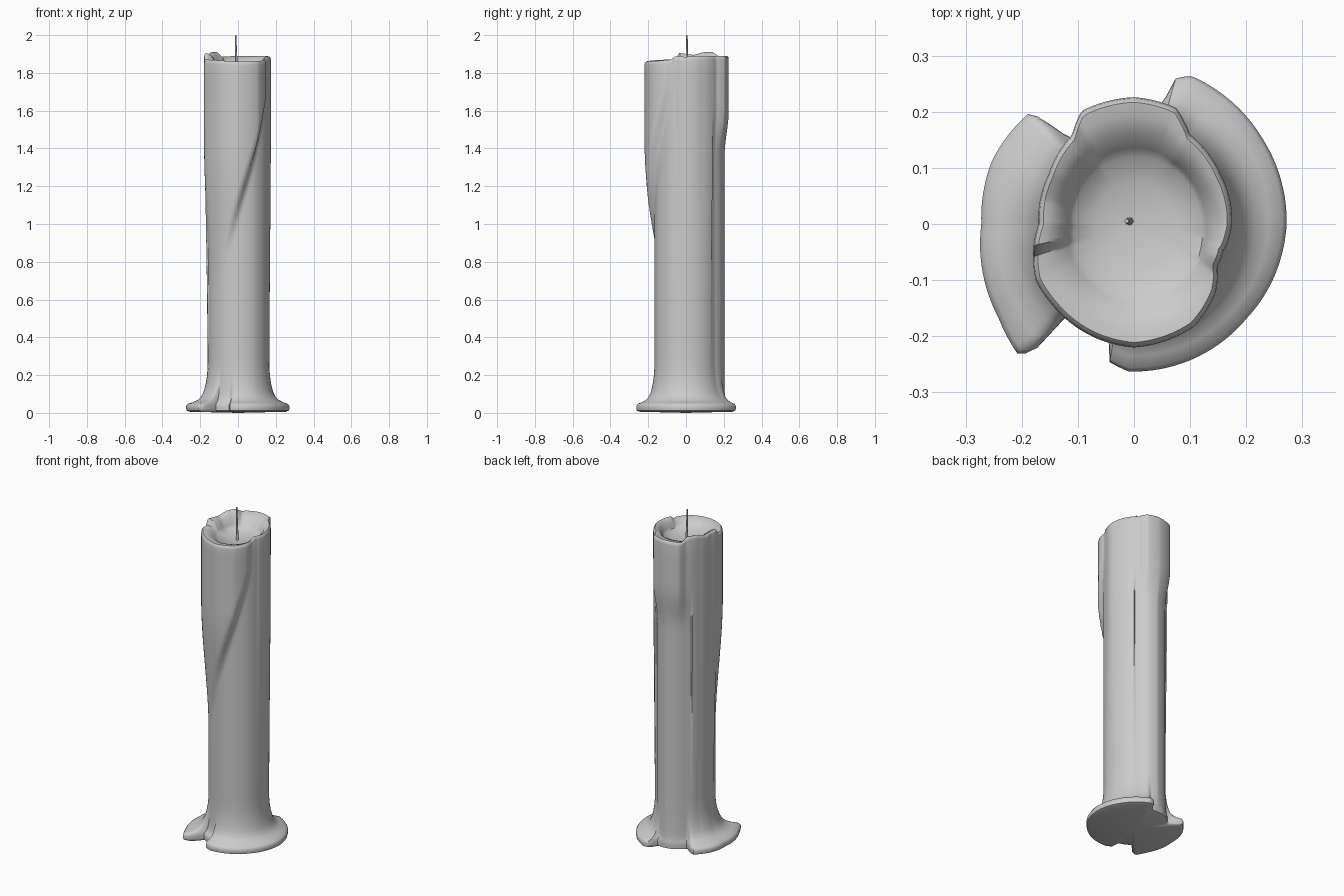
import bpy, bmesh, math
from math import cos, sin, radians

SEGMENTS = 180

default_cube = bpy.data.objects.get("Cube")
if default_cube:
    bpy.data.objects.remove(default_cube, do_unlink=True)

wax = bpy.data.materials.new("pale_grey_wax")
wax.use_nodes = True
wax.diffuse_color = (0.6, 0.6, 0.6, 1)
wax.node_tree.nodes["Principled BSDF"].inputs["Base Color"].default_value = (0.6, 0.6, 0.6, 1)

# Outlines as (angle in degrees, value)
TOP_RADIUS = [(0, .175), (30, .178), (58, .188), (70, .22), (90, .226), (115, .222),
              (125, .193), (150, .176), (180, .17), (210, .202), (225, .205),
              (250, .214), (270, .22), (300, .212), (320, .19), (335, .164)]
LOW_RADIUS = [(0, .165), (60, .175), (74, .192), (90, .203), (108, .195), (125, .178),
              (150, .165), (180, .16), (240, .164), (300, .17)]
FOOT_RADIUS = [(0, .272), (33, .275), (69, .283), (74, .27), (77, .215), (100, .21),
               (127, .19), (133, .272), (156, .277), (180, .272), (215, .294),
               (229, .312), (232, .28), (234, .2), (257, .2), (260, .25), (268, .263),
               (320, .262)]
RIM_HEIGHT = [(0, 1.885), (30, 1.89), (90, 1.89), (118, 1.885), (128, 1.91), (146, 1.91),
              (165, 1.895), (192, 1.905), (198, 1.872), (230, 1.868), (270, 1.86),
              (310, 1.864), (330, 1.87), (338, 1.887)]
POOL_RADIUS = [(0, .12), (60, .12), (90, .12), (130, .115), (180, .105), (198, .11),
               (270, .13), (330, .13)]


def smooth(t):
    t = max(0, min(1, t))
    return t * t * (3 - 2 * t)


def around(table, angle):
    """Interpolate a table that wraps round the circle."""
    points = table + [(360 + table[0][0], table[0][1])]
    for (a, u), (b, v) in zip(points, points[1:]):
        if a <= angle <= b:
            return u + (v - u) * (angle - a) / (b - a)
    return table[0][1]


def body_radius(angle, z):
    """Column with a back ridge and a front layer ending in a slanting crease."""
    low, top = around(LOW_RADIUS, angle), around(TOP_RADIUS, angle)
    if 50 < angle < 135:
        weight = smooth((z - 1.35) / .25)
    elif 195 < angle < 345:
        crease = min(332, 238 + (z - .75) * 95)
        weight = smooth((z - .65) / .8) * smooth((crease + 5 - angle) / 10)
    else:
        weight = smooth(z / 1.8)
    return low + (top - low) * weight


def foot_point(angle, reach, z):
    column = body_radius(angle, z)
    return column + (around(FOOT_RADIUS, angle) - column) * reach, z


def column_point(z):
    return lambda angle: (body_radius(angle, z), z)


def rim_point(inset, drop):
    def point(angle):
        height = around(RIM_HEIGHT, angle)
        return body_radius(angle, height) - inset, height - drop
    return point


def shelf_point(share, fall):
    def point(angle):
        height = around(RIM_HEIGHT, angle)
        outer, inner = body_radius(angle, height), around(POOL_RADIUS, angle)
        return outer + (inner - outer) * share, height + (1.825 - height) * fall
    return point


# Rings from the underside, up the column, over the rim and into the pool
rings = [lambda a: (around(FOOT_RADIUS, a) * .93, .006)]
for reach, z in [(.98, .012), (1, .022), (1, .036), (.93, .048), (.7, .056), (.48, .068),
                 (.32, .085), (.2, .11), (.1, .15), (.04, .19), (0, .24)]:
    rings.append(lambda a, reach=reach, z=z: foot_point(a, reach, z))
rings += [column_point(.3 + i * .05) for i in range(31)]
rings += [rim_point(0, .02), rim_point(.002, .007), rim_point(.009, 0)]
rings += [shelf_point(.3, .06), shelf_point(.6, .25), shelf_point(.85, .75), shelf_point(1, 1)]
rings += [lambda a: (around(POOL_RADIUS, a) * .6, 1.812)]


def finish(name, bm):
    bmesh.ops.recalc_face_normals(bm, faces=bm.faces)
    mesh = bpy.data.meshes.new(name)
    bm.to_mesh(mesh)
    bm.free()
    mesh.materials.append(wax)
    obj = bpy.data.objects.new(name, mesh)
    bpy.context.collection.objects.link(obj)
    bpy.ops.object.select_all(action='DESELECT')
    obj.select_set(True)
    bpy.context.view_layer.objects.active = obj
    bpy.ops.object.shade_smooth_by_angle(angle=radians(50))
    return obj


def loft(bm, loops, bottom, top):
    """Bridge closed loops and cap both ends with a fan."""
    for lower, upper in zip(loops, loops[1:]):
        for i in range(len(lower)):
            j = (i + 1) % len(lower)
            bm.faces.new((lower[i], lower[j], upper[j], upper[i]))
    for loop, tip in ((loops[0], bottom), (loops[-1], top)):
        centre = bm.verts.new(tip)
        for i in range(len(loop)):
            bm.faces.new((loop[i], loop[(i + 1) % len(loop)], centre))


# Candle body
bm = bmesh.new()
loops = []
for ring in rings:
    loop = []
    for i in range(SEGMENTS):
        angle = i * 360 / SEGMENTS
        r, z = ring(angle)
        loop.append(bm.verts.new((r * cos(radians(angle)), r * sin(radians(angle)), z)))
    loops.append(loop)
loft(bm, loops, (0, 0, 0), (-.01, .005, 1.8))
finish("candle_body", bm)

# Slightly bent wick
bm = bmesh.new()
loops = []
for x, z, r in [(-.008, 1.78, .008), (-.009, 1.86, .006), (-.011, 1.93, .005), (-.013, 1.998, .004)]:
    loops.append([bm.verts.new((x + r * cos(k * math.pi / 4), .005 + r * sin(k * math.pi / 4), z))
                  for k in range(8)])
loft(bm, loops, (-.008, .005, 1.78), (-.013, .005, 2))
finish("wick", bm)
